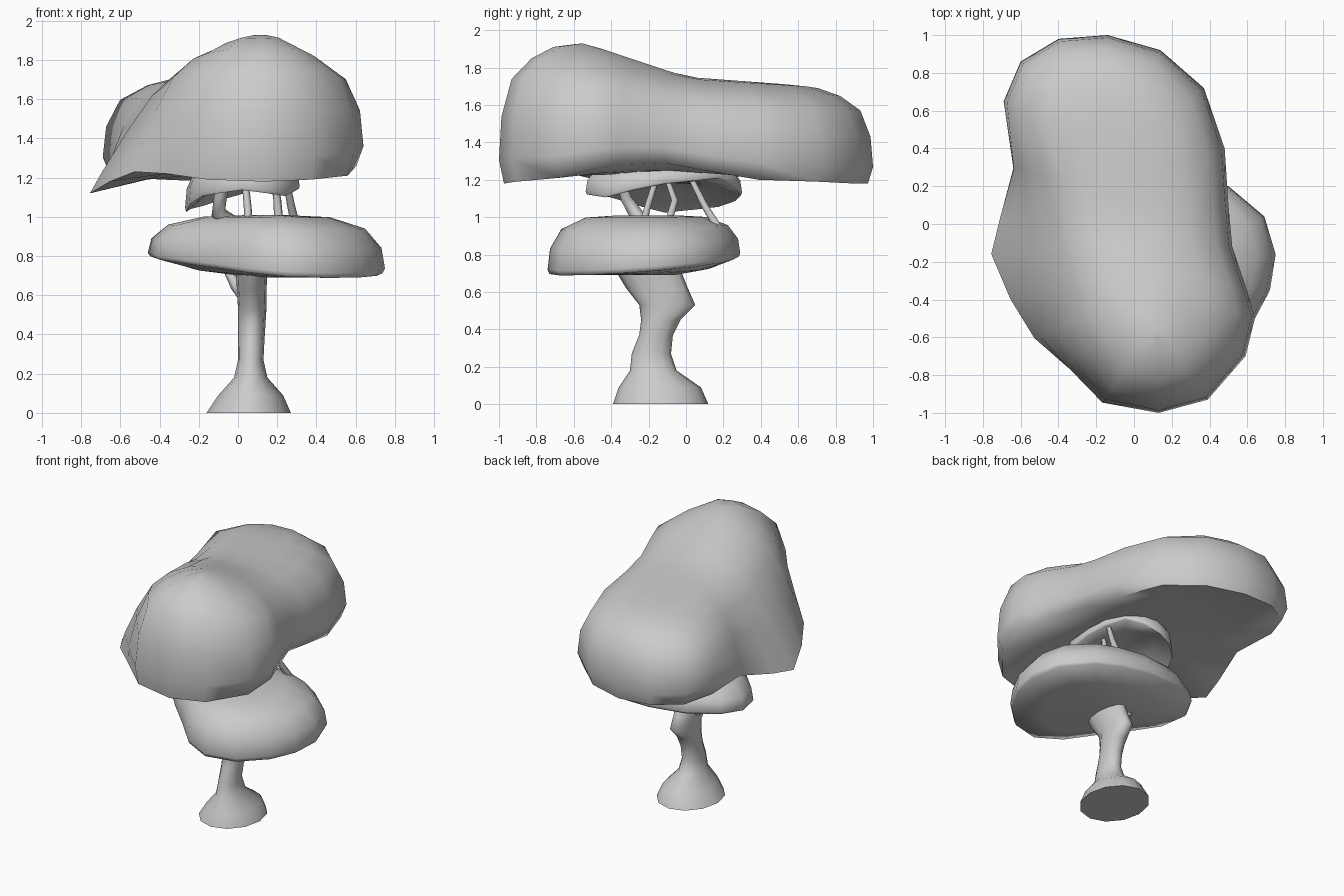
import bpy, bmesh, math
from mathutils import Vector

if "Cube" in bpy.data.objects:
    bpy.data.objects.remove(bpy.data.objects["Cube"])


def loft(name, rings, angle=70):
    """Skin a stack of equal-length rings and cap both ends."""
    bm = bmesh.new()
    vr = [[bm.verts.new(p) for p in r] for r in rings]
    n = len(vr[0])
    for a, b in zip(vr, vr[1:]):
        for i in range(n):
            j = (i + 1) % n
            bm.faces.new((a[i], a[j], b[j], b[i]))
    bm.faces.new(vr[0])
    bm.faces.new(vr[-1])
    bmesh.ops.recalc_face_normals(bm, faces=bm.faces)
    bmesh.ops.triangulate(bm, faces=[f for f in bm.faces if len(f.verts) > 4])
    me = bpy.data.meshes.new(name)
    bm.to_mesh(me)
    bm.free()
    ob = bpy.data.objects.new(name, me)
    bpy.context.collection.objects.link(ob)
    bpy.ops.object.select_all(action='DESELECT')
    ob.select_set(True)
    bpy.context.view_layer.objects.active = ob
    bpy.ops.object.shade_smooth_by_angle(angle=math.radians(angle))
    return ob


def interp(t, pts):
    """Piecewise linear lookup."""
    if t <= pts[0][0]:
        return pts[0][1]
    for (a, u), (b, v) in zip(pts, pts[1:]):
        if t <= b:
            return u + (v - u) * (t - a) / (b - a)
    return pts[-1][1]


def canopy(name, rim, profile, spine_x, squash, yc, top, bottom, slope=None):
    """Domed foliage: rim outline pulled in towards a ridge line.
    slope gives, per rim point, how far the wall leans to a gentle hillside."""
    slope = slope or [0] * len(rim)
    gentle = [(0, 1), (.15, .91), (.5, .70), (.75, .54), (.91, .40), (.98, .25), (1, .1)]
    cores = []
    for x, y, z in rim:
        cy = yc + (y - yc) * squash
        cores.append((interp(cy, spine_x), cy, interp(cy, top)))
    rings = []
    for s in (0.12, 0.6):  # underside
        rings.append([(cx + (x - cx) * s, cy + (y - cy) * s, bottom + (z - bottom) * s * s)
                      for (x, y, z), (cx, cy, ct) in zip(rim, cores)])
    for s, f in profile:   # wall and dome
        ring = []
        for (x, y, z), (cx, cy, ct), k in zip(rim, cores, slope):
            t = s + (interp(f, gentle) - s) * k
            ring.append((cx + (x - cx) * t, cy + (y - cy) * t, z + (ct - z) * f))
        rings.append(ring)
    return loft(name, rings)


def tube(name, path, sides=6):
    """Tapered limb along (x, y, z, radius) points."""
    rings = []
    for i, p in enumerate(path):
        a = Vector(path[max(i - 1, 0)][:3])
        b = Vector(path[min(i + 1, len(path) - 1)][:3])
        q = Vector((0, 0, 1)).rotation_difference((b - a).normalized())
        rings.append([Vector(p[:3]) + q @ Vector((p[3] * math.cos(k * math.tau / sides),
                                                  p[3] * math.sin(k * math.tau / sides), 0))
                      for k in range(sides)])
    return loft(name, rings)


# Trunk: z, x range, y range per level
levels = [(0, -.16, .27, -.39, .12), (.09, -.10, .23, -.36, .08), (.18, -.02, .15, -.30, -.05),
          (.27, .0, .13, -.29, -.08), (.37, .0, .135, -.25, -.07), (.45, .0, .14, -.24, -.03),
          (.53, .0, .145, -.25, .05), (.62, -.005, .145, -.32, .01), (.72, -.01, .15, -.38, -.03)]
trunk = []
for z, x0, x1, y0, y1 in levels:
    trunk.append([((x0 + x1) / 2 + (x1 - x0) / 2 * math.cos(k * math.tau / 12),
                   (y0 + y1) / 2 + (y1 - y0) / 2 * math.sin(k * math.tau / 12), z)
                  for k in range(12)])
loft("trunk", trunk)

# Limbs below and between the foliage
tube("low_twig", [(.05, -.15, .58, .04), (-.01, -.13, .65, .03), (-.06, -.1, .74, .02)])
limbs = [
    [(.0, -.22, .95, .04), (-.1, -.27, 1.02, .04), (-.09, -.32, 1.1, .033), (-.06, -.36, 1.22, .025)],
    [(.055, -.23, .95, .022), (.05, -.21, 1.04, .02), (.035, -.16, 1.2, .017)],
    [(.21, -.1, .95, .024), (.2, -.06, 1.09, .02), (.18, -.1, 1.2, .015)],
    [(.3, .18, .93, .024), (.27, .1, 1.06, .02), (.24, .02, 1.22, .016)],
]
for i, path in enumerate(limbs):
    tube(f"limb_{i + 1}", path)

# Lower foliage: front left corner cut away
low = [(.5, .2), (.69, .04), (.75, -.16), (.72, -.35), (.63, -.52), (.46, -.68), (.25, -.74), (.06, -.66),
       (-.11, -.49), (-.27, -.34), (-.41, -.19), (-.46, -.01), (-.38, .14), (-.17, .26), (.1, .29), (.32, .26)]
low = [(x, y, .75 - .06 * (x - .15) + .08 * (y + .22)) for x, y in low]
dome = [(.98, -.02), (1, .06), (.97, .42), (.83, .76), (.53, .96), (.12, 1)]
canopy("lower_foliage", low, dome, [(-.5, .15), (.1, .15)], .2, -.2, [(-1, 1.01), (1, 1.01)], .69)

# Middle foliage: small warped cap, high at the right and low at the left
warp = [(0, 1.18), (45, 1.21), (90, 1.12), (135, 1.06), (180, 1.03), (225, 1.11),
        (270, 1.14), (315, 1.11), (360, 1.18)]
mid = []
for k in range(16):
    d = k * 22.5
    a = math.radians(d)
    r = 1.1 if 290 < d < 340 else 1
    mid.append((.02 + .29 * r * math.cos(a), -.115 + .415 * r * math.sin(a), interp(d, warp)))
canopy("middle_foliage", mid, dome, [(-1, .02), (1, .02)], .2, -.115, [(-1, 1.3), (1, 1.3)], 1.18)

# Upper foliage: long cap with a tall front lobe and a hillside on the left
up = [(-.14, 1.0, 1.18), (.14, .92, 1.18), (.37, .72, 1.19), (.48, .4, 1.2), (.5, .1, 1.25), (.52, -.12, 1.29),
      (.6, -.36, 1.28), (.64, -.5, 1.26), (.59, -.7, 1.21), (.39, -.93, 1.19), (.13, -1, 1.18),
      (-.17, -.95, 1.19), (-.38, -.76, 1.22), (-.54, -.61, 1.23), (-.66, -.4, 1.18), (-.76, -.16, 1.12),
      (-.72, .02, 1.15), (-.66, .3, 1.22), (-.69, .65, 1.22), (-.6, .86, 1.2), (-.4, .98, 1.19)]
lean = [0] * 11 + [.1, .4, .65, .85, .9, .8, .4, 0, 0, 0]
wall = [(.94, 0), (1, .17), (.97, .48), (.85, .75), (.61, .9), (.35, .98), (.1, 1)]
canopy("upper_foliage", up, wall, [(-.55, .12), (0, -.04), (.5, -.13)], .55, 0,
       [(-.6, 1.92), (-.5, 1.93), (-.25, 1.84), (0, 1.75), (.5, 1.71), (.6, 1.69)], 1.23, lean)
